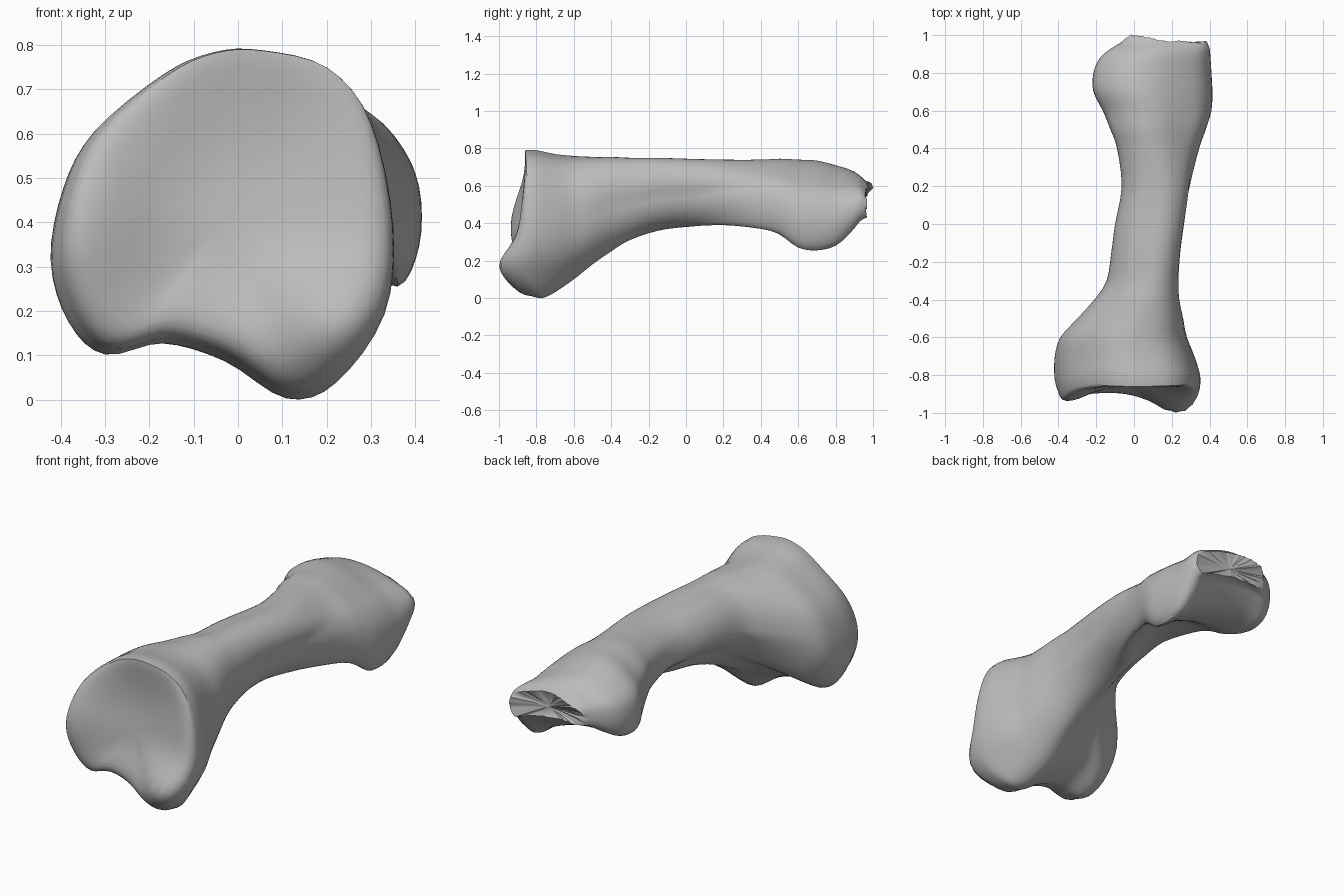
import bpy, bmesh, math, random
from mathutils import Vector

if "Cube" in bpy.data.objects:
    bpy.data.objects.remove(bpy.data.objects["Cube"])
random.seed(4)
AROUND, ALONG = 4, 3   # subdivisions between profile points and between stations

# Outline of the wide joint end (two lobes below) and of the far knuckle, clockwise from the top
JOINT = [(.05, .79), (.2, .75), (.3, .625), (.35, .39), (.33, .19), (.22, .035), (.11, 0), (-.03, .085),
         (-.17, .125), (-.3, .1), (-.38, .17), (-.42, .31), (-.39, .48), (-.32, .61), (-.17, .735), (-.06, .785)]
KNUCKLE = [(.04, .735), (.14, .715), (.265, .65), (.36, .58), (.41, .48), (.41, .35), (.36, .26), (.26, .32),
           (.1, .38), (-.06, .4), (-.16, .39), (-.205, .43), (-.215, .53), (-.19, .62), (-.11, .69), (-.03, .725)]

# Stations along the bone: y, left and right limits, bottom and top limits
STATIONS = [(-.86, -.4, .35, .01, .79), (-.8, -.42, .35, 0, .79), (-.7, -.42, .32, .035, .77),
            (-.6, -.39, .28, .1, .76), (-.5, -.3, .26, .18, .755), (-.4, -.21, .24, .25, .755),
            (-.3, -.145, .235, .31, .75), (-.15, -.12, .245, .36, .75), (0, -.1, .265, .38, .745),
            (.2, -.065, .295, .39, .74), (.4, -.09, .345, .37, .74), (.5, -.125, .38, .34, .745),
            (.6, -.165, .41, .27, .74), (.7, -.215, .415, .255, .735), (.8, -.215, .41, .28, .71),
            (.88, -.18, .405, .35, .685), (.93, -.12, .4, .41, .655), (.965, -.06, .385, .43, .62)]


def spline(a, b, c, d, t):
    """Smooth curve from b to c."""
    return b + (c - a) * (t / 2) + (a * 2 - b * 5 + c * 4 - d) * (t * t / 2) + (b * 3 - a - c * 3 + d) * (t ** 3 / 2)


def ramp(start, end, v):
    t = min(1, max(0, (v - start) / (end - start)))
    return t * t * (3 - 2 * t)


def bump(u, v):
    return math.exp(-u * u - v * v)


def fit(points, x0, x1, z0, z1):
    """Set an outline to exact limits."""
    xs, zs = [p.x for p in points], [p.y for p in points]
    return [Vector((x0 + (x1 - x0) * (p.x - min(xs)) / (max(xs) - min(xs)),
                    z0 + (z1 - z0) * (p.y - min(zs)) / (max(zs) - min(zs)))) for p in points]


def outline(points):
    """Smooth closed outline in unit limits."""
    pts = [Vector(p) for p in points]
    n = len(pts)
    fine = [spline(pts[i - 1], pts[i], pts[(i + 1) % n], pts[(i + 2) % n], k / AROUND)
            for i in range(n) for k in range(AROUND)]
    return fit(fine, -1, 1, -1, 1)


def shaft_point(p):
    """Round shaft, fuller at the upper left side and flat diagonally opposite."""
    q = p.normalized()
    return q * (1 + .45 * max(0, q.x * q.y) * (1 if q.y > 0 else -1.25))


joint, knuckle = outline(JOINT), outline(KNUCKLE)
shaft = [shaft_point(p) for p in joint]


def section(y, x0, x1, z0, z1):
    a, b = 1 - ramp(-.75, -.15, y), ramp(-.05, .5, y)
    blend = [j * a + k * b + s * (1 - a - b) for j, k, s in zip(joint, knuckle, shaft)]
    return [Vector((p.x, y, p.y)) for p in fit(blend, x0, x1, z0, z1)]


def face_y(p):
    """Joint face: gently sloping, standing out at one side and at the lower lobe."""
    return (-.86 - .045 * ramp(.79, .3, p.z) - .05 * bump((p.x + .38) / .19, (p.z - .4) / .22)
            - .11 * bump((p.x - .23) / .18, (p.z - .17) / .13))


# Main body rings
table = [Vector(s) for s in STATIONS]
rings = []
for i in range(len(table) - 1):
    nxt = table[min(i + 2, len(table) - 1)]
    for k in range(ALONG):
        rings.append(section(*spline(table[max(i - 1, 0)], table[i], table[i + 1], nxt, k / ALONG)))
rings.append(section(*table[-1]))

# Lean the first rings to follow the joint face
for ring in rings[:3 * ALONG]:
    for p in ring:
        rim = face_y(p) + .1 * (1 - p.z / .79)
        p.y += (rim + .86) * (1 - ramp(-.86, -.62, p.y))

# Rounded lip and shallow hollow of the joint face
rim_ring = [p.copy() for p in rings[0]]
centre = Vector((-.03, 0, .41))
for scale, lift, hollow in [(.985, .068, 0), (.95, .042, 0), (.89, .02, .003), (.81, .008, .009),
                            (.7, 0, .018), (.55, 0, .03), (.38, 0, .041), (.2, 0, .047)]:
    ring = []
    for p in rim_ring:
        q = centre + (p - centre) * scale
        q.y = face_y(q) + lift * max(0, 1 - p.z / .79) + hollow
        ring.append(q)
    rings.insert(0, ring)

# Broken far end: ragged edge, a point near the top and a shallow recess
for p in rings[-1]:
    p.y += .037 * bump((p.z - .6) / .04, p.x / .15) + random.uniform(-.008, .004)
last = rings[-1]
middle = sum(last, Vector()) / len(last)
for scale, depth in [(.75, .008), (.4, .015)]:
    rings.append([middle + (p - middle) * scale - Vector((0, depth, 0)) for p in last])

# Skin the rings
bm = bmesh.new()
loops = [[bm.verts.new(p) for p in ring] for ring in rings]
n = len(joint)
for a, b in zip(loops, loops[1:]):
    for i in range(n):
        j = (i + 1) % n
        bm.faces.new((a[i], a[j], b[j], b[i]))
for loop in (loops[0], loops[-1]):
    tip = bm.verts.new(sum((v.co for v in loop), Vector()) / n)
    for i in range(n):
        bm.faces.new((loop[i], loop[(i + 1) % n], tip))
bmesh.ops.recalc_face_normals(bm, faces=bm.faces[:])

mesh = bpy.data.meshes.new("bone")
bm.to_mesh(mesh)
bm.free()
bone = bpy.data.objects.new("bone", mesh)
bpy.context.collection.objects.link(bone)

grey = bpy.data.materials.new("bone grey")
grey.use_nodes = True
grey.diffuse_color = (.5, .5, .5, 1)
grey.node_tree.nodes["Principled BSDF"].inputs["Base Color"].default_value = (.5, .5, .5, 1)
mesh.materials.append(grey)

bpy.context.view_layer.objects.active = bone
bone.select_set(True)
bpy.ops.object.shade_smooth_by_angle(angle=math.radians(40))
